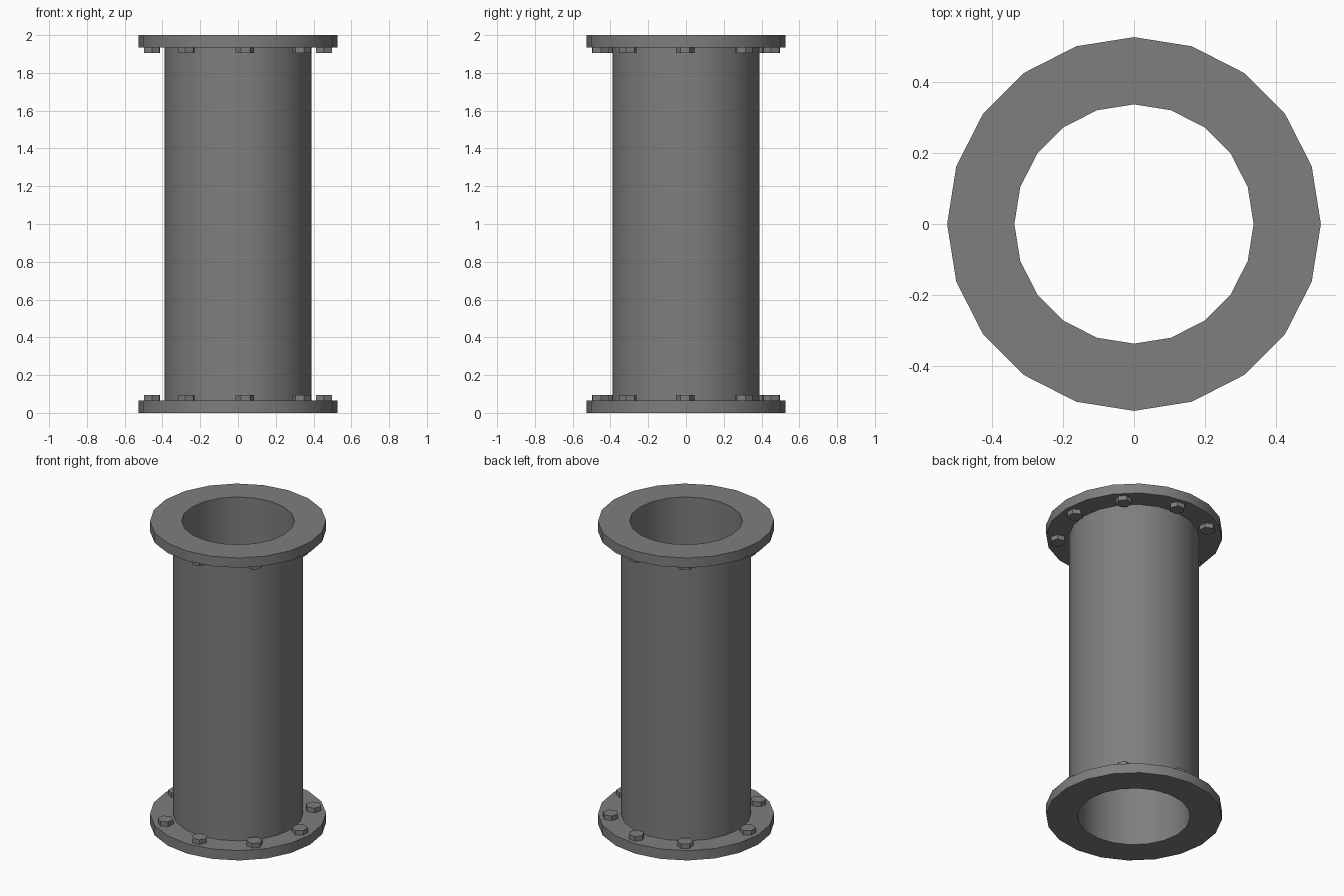
import bpy, bmesh, math
from mathutils import Matrix

if "Cube" in bpy.data.objects:
    bpy.data.objects.remove(bpy.data.objects["Cube"])

SIDES = 20
FLANGE_R, PIPE_R, BORE_R = 0.528, 0.39, 0.338
FLANGE_H, BOLT_H, BOLT_R, BOLT_CIRCLE = 0.065, 0.03, 0.048, 0.456
HEIGHT = 2.0

dark = bpy.data.materials.new("dark_metal")
dark.diffuse_color = (0.21, 0.21, 0.21, 1)
dark.use_nodes = True
dark.node_tree.nodes["Principled BSDF"].inputs["Base Color"].default_value = dark.diffuse_color


def add_object(name, bm, angle):
    bmesh.ops.recalc_face_normals(bm, faces=bm.faces)
    mesh = bpy.data.meshes.new(name)
    bm.to_mesh(mesh)
    bm.free()
    mesh.materials.append(dark)
    obj = bpy.data.objects.new(name, mesh)
    bpy.context.collection.objects.link(obj)
    bpy.ops.object.select_all(action='DESELECT')
    obj.select_set(True)
    bpy.context.view_layer.objects.active = obj
    bpy.ops.object.shade_smooth_by_angle(angle=math.radians(angle))
    return obj


def lathe(name, profile):
    """Revolve a closed (radius, z) profile around z."""
    bm = bmesh.new()
    rings = []
    for i in range(SIDES):
        a = 2 * math.pi * i / SIDES
        rings.append([bm.verts.new((r * math.cos(a), r * math.sin(a), z))
                      for r, z in profile])
    n = len(profile)
    for i in range(SIDES):
        p, q = rings[i], rings[(i + 1) % SIDES]
        for j in range(n):
            k = (j + 1) % n
            bm.faces.new((p[j], q[j], q[k], p[k]))
    return add_object(name, bm, 35)


def bolts(name, angles, z):
    """Ring of hex bolt heads resting on a flange."""
    bm = bmesh.new()
    for deg in angles:
        a = math.radians(deg)
        place = Matrix.Translation((BOLT_CIRCLE * math.cos(a),
                                    BOLT_CIRCLE * math.sin(a), z))
        place = place @ Matrix.Rotation(a, 4, 'Z')
        bmesh.ops.create_cone(bm, cap_ends=True, segments=6, radius1=BOLT_R,
                              radius2=BOLT_R, depth=BOLT_H, matrix=place)
    return add_object(name, bm, 30)


# Pipe with a flange at each end and a through bore
lathe("flanged_pipe", [
    (BORE_R, 0), (FLANGE_R, 0), (FLANGE_R, FLANGE_H), (PIPE_R, FLANGE_H),
    (PIPE_R, HEIGHT - FLANGE_H), (FLANGE_R, HEIGHT - FLANGE_H),
    (FLANGE_R, HEIGHT), (BORE_R, HEIGHT)])

# Slightly uneven bolt spacing on the inner face of both flanges
spacing = [42, 84.5, 124.5, 179.5, 233, 274.5, 317.5, 359.5]
bolt_z = FLANGE_H + BOLT_H / 2
bolts("lower_bolts", spacing, bolt_z)
bolts("upper_bolts", spacing, HEIGHT - bolt_z)
